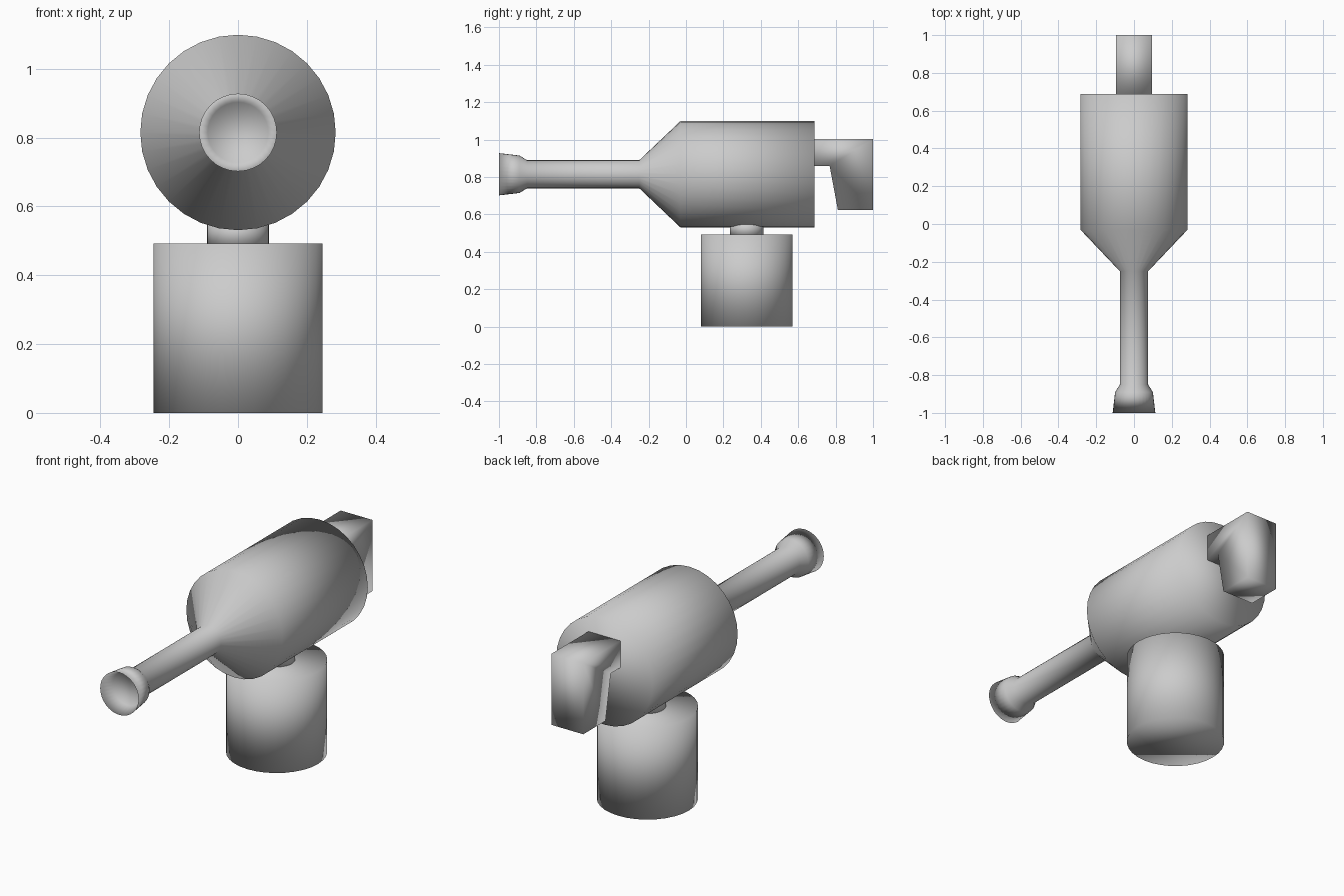
import bpy, bmesh, math
from mathutils import Matrix

cube = bpy.data.objects.get("Cube")
if cube:
    bpy.data.objects.remove(cube, do_unlink=True)

SIDES = 32
AXIS_Z = 0.815

grey = bpy.data.materials.new("plain grey")
grey.use_nodes = True
colour = (0.6, 0.6, 0.6, 1)
grey.diffuse_color = colour
grey.node_tree.nodes["Principled BSDF"].inputs["Base Color"].default_value = colour


def finish(name, bm):
    """Turn a bmesh into a smooth grey object."""
    bmesh.ops.recalc_face_normals(bm, faces=bm.faces)
    for face in bm.faces:
        face.smooth = True
    mesh = bpy.data.meshes.new(name)
    bm.to_mesh(mesh)
    bm.free()
    mesh.materials.append(grey)
    obj = bpy.data.objects.new(name, mesh)
    bpy.context.collection.objects.link(obj)
    return obj


def lathe(name, profile, matrix):
    """Revolve (radius, height) rings around local z and cap both ends."""
    bm = bmesh.new()
    rings = []
    for radius, height in profile:
        ring = []
        for i in range(SIDES):
            a = math.tau * i / SIDES
            ring.append(bm.verts.new((radius * math.cos(a), radius * math.sin(a), height)))
        rings.append(ring)
    for low, high in zip(rings, rings[1:]):
        for i in range(SIDES):
            j = (i + 1) % SIDES
            bm.faces.new((low[i], low[j], high[j], high[i]))
    bm.faces.new(rings[0])
    bm.faces.new(rings[-1])
    bm.transform(matrix)
    return finish(name, bm)


# Standing base and its neck
upright = Matrix.Translation((0, 0.325, 0))
lathe("base", [(0.245, 0), (0.245, 0.493)], upright)
lathe("neck", [(0.09, 0.48), (0.09, 0.56)], upright)

# Tank, tapered nose, barrel and hollow flared muzzle; local z points forward
forward = Matrix.Translation((0, 0, AXIS_Z)) @ Matrix.Rotation(math.pi / 2, 4, "X")
lathe("tank_and_barrel", [
    (0.284, -0.688), (0.284, 0.03), (0.075, 0.25), (0.075, 0.85),
    (0.1, 0.89), (0.113, 1.0), (0.088, 0.93),
], forward)

# Rear handle: an arm that turns down into a tapered grip
bm = bmesh.new()
outline = [(0.68, 1.003), (1.0, 1.003), (1.0, 0.624), (0.812, 0.624),
           (0.768, 0.86), (0.68, 0.86)]
side = bm.faces.new([bm.verts.new((-0.094, y, z)) for y, z in outline])
grown = bmesh.ops.extrude_face_region(bm, geom=[side])
moved = [v for v in grown["geom"] if isinstance(v, bmesh.types.BMVert)]
bmesh.ops.translate(bm, verts=moved, vec=(0.188, 0, 0))
finish("rear_handle", bm)
